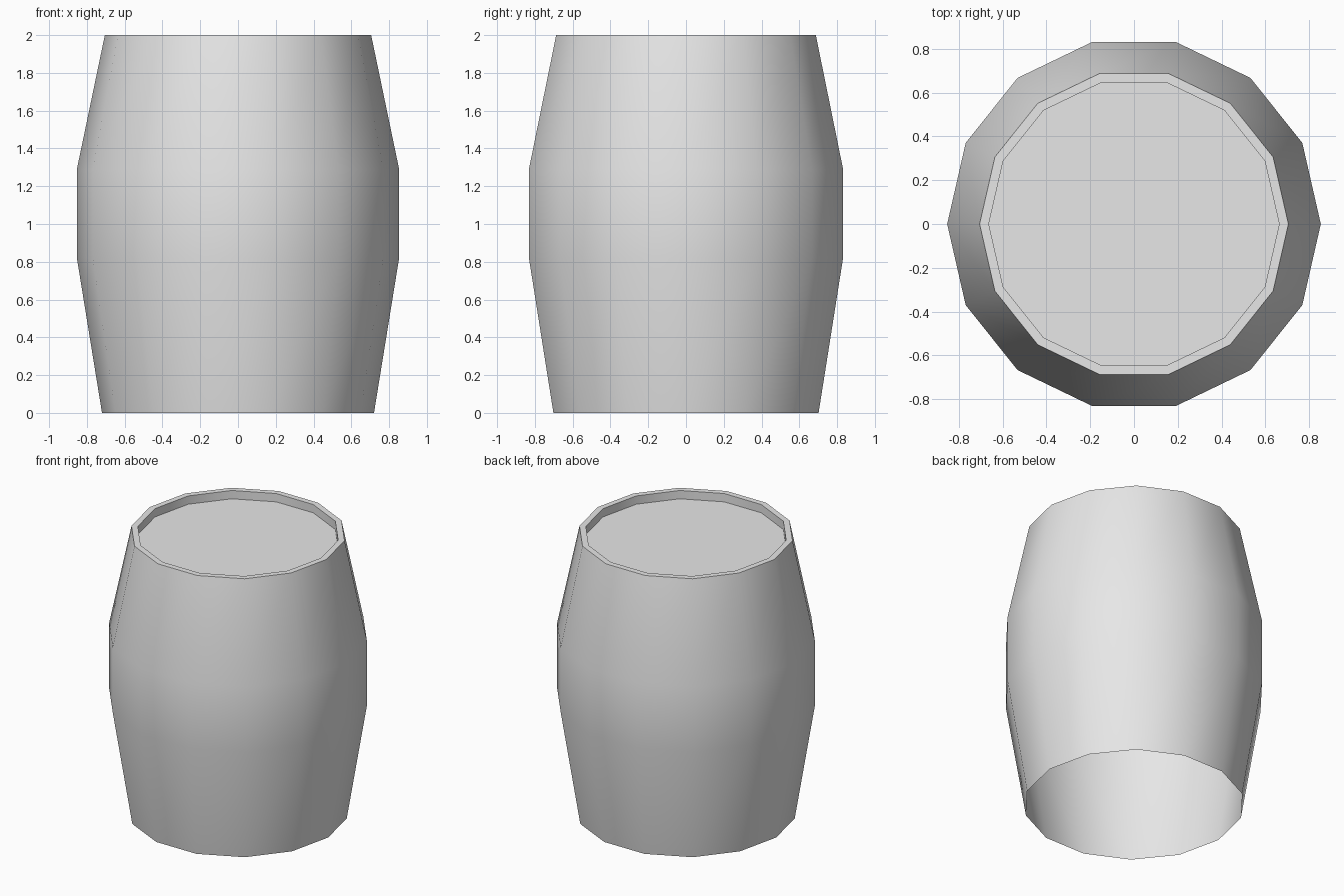
import bpy, bmesh, math

cube = bpy.data.objects.get("Cube")
if cube:
    bpy.data.objects.remove(cube, do_unlink=True)

SIDES = 14

grey = bpy.data.materials.new("plain grey")
grey.use_nodes = True
grey.diffuse_color = (0.8, 0.8, 0.8, 1)
grey.node_tree.nodes["Principled BSDF"].inputs["Base Color"].default_value = grey.diffuse_color


def ring(bm, radius, z):
    step = 2 * math.pi / SIDES
    return [bm.verts.new((radius * math.cos(i * step), radius * math.sin(i * step), z))
            for i in range(SIDES)]


def make_part(name, profile, cap_end=False):
    """Lathe a (radius, height) profile, listed upward along the outside."""
    bm = bmesh.new()
    rings = [ring(bm, r, z) for r, z in profile]
    for low, high in zip(rings, rings[1:]):
        for i in range(SIDES):
            j = (i + 1) % SIDES
            bm.faces.new((low[i], low[j], high[j], high[i]))
    if cap_end:
        bm.faces.new(rings[-1])
    mesh = bpy.data.meshes.new(name)
    bm.to_mesh(mesh)
    bm.free()
    mesh.materials.append(grey)
    obj = bpy.data.objects.new(name, mesh)
    bpy.context.collection.objects.link(obj)
    bpy.ops.object.select_all(action="DESELECT")
    obj.select_set(True)
    bpy.context.view_layer.objects.active = obj
    bpy.ops.object.shade_smooth_by_angle(angle=math.radians(40))


# Bulging wall, open underneath, with a flat rim stepping down to the lid
make_part("barrel_wall", [(0.72, 0), (0.853, 0.82), (0.853, 1.29), (0.705, 2),
                          (0.663, 2), (0.663, 1.94)])

# Recessed flat lid
make_part("barrel_lid", [(0.663, 1.94)], cap_end=True)
